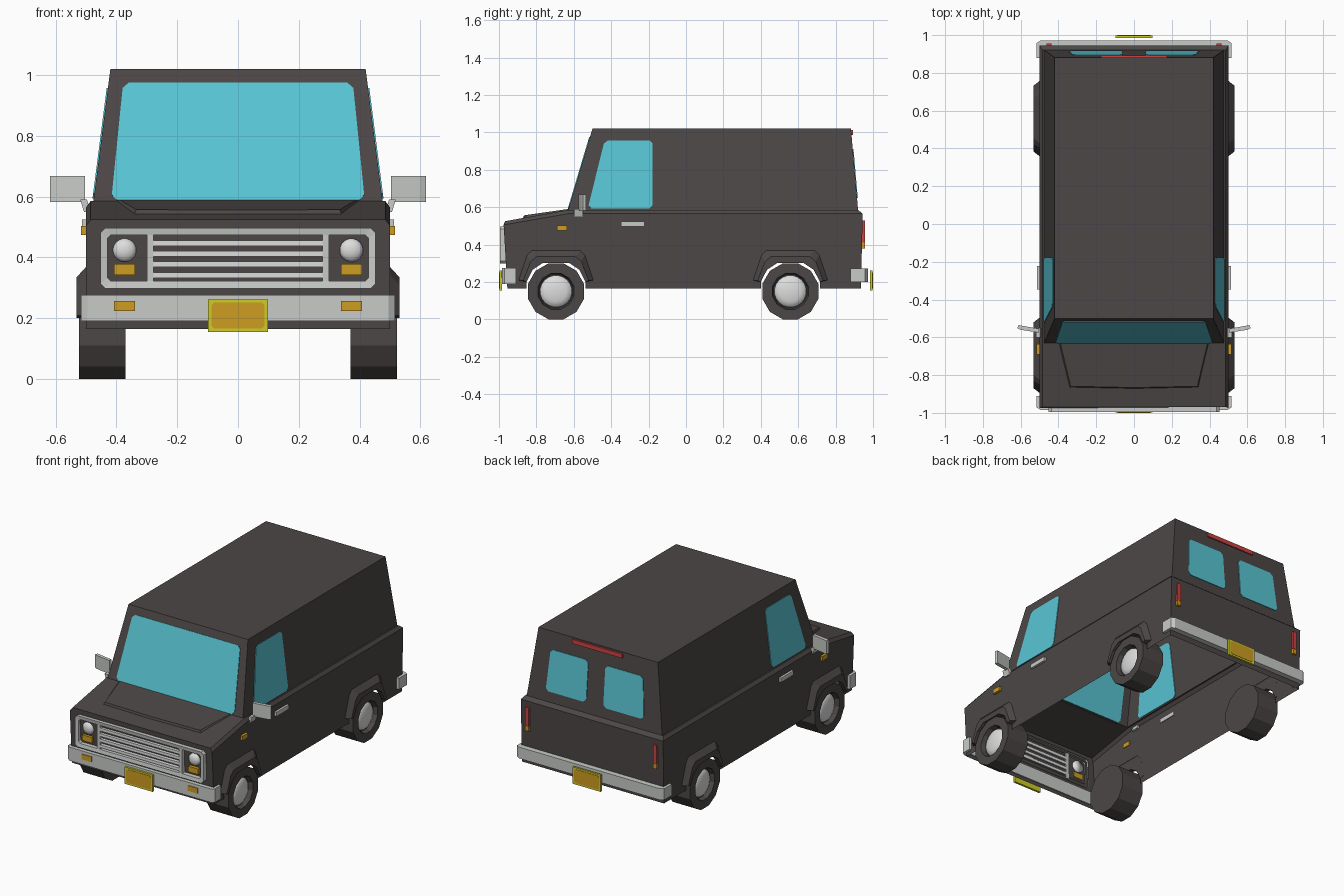
import bpy, bmesh, math
from mathutils import Vector

if "Cube" in bpy.data.objects:
    bpy.data.objects.remove(bpy.data.objects["Cube"])

def material(name, rgb):
    m = bpy.data.materials.new(name)
    m.diffuse_color = (*rgb, 1)
    m.use_nodes = True
    m.node_tree.nodes["Principled BSDF"].inputs["Base Color"].default_value = m.diffuse_color
    return m

DARK = material("dark_paint", (0.072, 0.063, 0.061))
GLASS = material("blue_glass", (0.10, 0.56, 0.66))
GREY = material("grey_trim", (0.58, 0.60, 0.58))
WHITE = material("light_silver", (0.72, 0.73, 0.72))
AMBER = material("amber", (0.62, 0.34, 0.015))
YELLOW = material("yellow", (0.62, 0.60, 0.02))
RED = material("red", (0.62, 0.055, 0.055))

def mesh(name, verts, faces, mat, smooth=False):
    me = bpy.data.meshes.new(name)
    me.from_pydata([tuple(v) for v in verts], [], faces)
    bm = bmesh.new()
    bm.from_mesh(me)
    bmesh.ops.remove_doubles(bm, verts=bm.verts, dist=1e-5)
    bmesh.ops.recalc_face_normals(bm, faces=bm.faces)
    for f in bm.faces:
        f.smooth = smooth
    bm.to_mesh(me)
    bm.free()
    me.materials.append(mat)
    ob = bpy.data.objects.new(name, me)
    bpy.context.collection.objects.link(ob)
    return ob

def loft(name, loops, mat, closed=True, caps=True, smooth=False):
    n = len(loops[0])
    verts = [p for l in loops for p in l]
    faces = []
    for k in range(len(loops) - 1):
        for i in range(n if closed else n - 1):
            j = (i + 1) % n
            faces.append((k*n + i, k*n + j, (k+1)*n + j, (k+1)*n + i))
    if caps and closed:
        faces += [tuple(range(n)), tuple(range((len(loops)-1)*n, len(loops)*n))]
    if caps and not closed:
        faces += [tuple(k*n for k in range(len(loops))),
                  tuple(k*n + n - 1 for k in range(len(loops)))]
    return mesh(name, verts, faces, mat, smooth)

def place(axis, p, d):
    return {'x': (d, p[0], p[1]), 'y': (p[0], d, p[1]), 'z': (p[0], p[1], d)}[axis]

def prism(name, pts, axis, a, b, mat):
    return loft(name, [[place(axis, p, d) for p in pts] for d in (a, b)], mat)

def box(name, x0, x1, y0, y1, z0, z1, mat):
    return prism(name, [(x0, y0), (x1, y0), (x1, y1), (x0, y1)], 'z', z0, z1, mat)

def lathe(name, axis, centre, rings, n, mat, smooth=False):
    loops = []
    for d, r in rings:
        loops.append([place(axis, (centre[0] + r*math.cos(2*math.pi*(i+.5)/n),
                                   centre[1] + r*math.sin(2*math.pi*(i+.5)/n)), d) for i in range(n)])
    return loft(name, loops, mat, smooth=smooth)

def chamfer(pts, c):
    out = []
    for i, p in enumerate(pts):
        p = Vector(p)
        for q in (Vector(pts[i-1]), Vector(pts[(i+1) % len(pts)])):
            out.append(p + (q - p).normalized() * c)
    return out

def pane(name, corners, mat, c=0.018, t=0.004):
    # thin plate sitting through a wall so that it shows on both sides
    pts = chamfer(corners, c)
    a, b, d = (Vector(q) for q in corners[:3])
    n = (b - a).cross(d - a).normalized() * t
    loft(name, [[p - n for p in pts], [p + n for p in pts]], mat)

WHEELS = (-0.695, 0.558)
ARCH = [(-.158, .2), (-.125, .265), (-.07, .302), (.07, .302), (.125, .265), (.158, .2)]

# lower body: open underneath, wheel openings in the sides
verts, faces, base = [], [], {}
for s in (-1, 1):
    out = [(-.955, .165), (-.975, .505), (-.63, .565), (.945, .565), (.935, .165)]
    for cy in reversed(WHEELS):
        out += [(cy + .158, .165)] + [(cy + p[0], p[1]) for p in reversed(ARCH)] + [(cy - .158, .165)]
    b = len(verts)
    verts += [(s*.5, y, z) for y, z in out]
    faces.append(tuple(range(b, b + len(out))))
    t = len(verts)
    verts += [(s*.485, -.968, .525), (s*.485, -.63, .585), (s*.485, .92, .585),
              (s*.476, -.63, .585), (s*.476, .92, .585)]
    faces += [(b+1, b+2, t+1, t), (b+2, b+3, t+2, t+1), (t+1, t+2, t+4, t+3)]
    base[s] = (b, t)
(l, lt), (r, rt) = base[-1], base[1]
faces += [(l, l+1, lt, rt, r+1, r), (lt, lt+1, lt+3, rt+3, rt+1, rt),
          (l+3, l+4, r+4, r+3), (l+3, lt+2, lt+4, rt+4, rt+2, r+3)]
mesh("lower_body", verts, faces, DARK)

# cabin: tapered walls and roof, open below
low = [(-.476, -.63, .585), (.476, -.63, .585), (.476, .92, .585), (-.476, .92, .585)]
top = [(-.42, -.5, 1.02), (.42, -.5, 1.02), (.42, .882, 1.02), (-.42, .882, 1.02)]
mesh("cabin", low + top, [(i, (i+1) % 4, (i+1) % 4 + 4, i + 4) for i in range(4)] + [(4, 5, 6, 7)], DARK)

def frac(z): return (z - .585) / .435
def front_y(z): return -.63 + .13 * frac(z)
def rear_y(z): return .92 - .038 * frac(z)
def side_x(z): return .476 - .056 * frac(z)

# windows
pane("windshield", [(x, front_y(z), z) for x, z in
                    ((-.417, .588), (.417, .588), (.378, .974), (-.378, .974))], GLASS)
for s in (-1, 1):
    pane("side_window", [(s*side_x(z), y, z) for y, z in
                         ((-.525, .593), (-.178, .593), (-.178, .957), (-.435, .957))], GLASS)
    pane("rear_window", [(s*x, rear_y(z), z) for x, z in
                         ((.06, .65), (.345, .65), (.325, .91), (.06, .91))], GLASS)

# raised hood panel
hood = [(-.39, -.635), (-.335, -.865), (0, -.872), (.335, -.865), (.39, -.635)]
def hood_z(y): return .525 + .06 * (y + .968) / .338
loft("hood_panel", [[(x*1.02, y, hood_z(y) - .004) for x, y in hood],
                    [(x, y + .006, hood_z(y) + .014 - .008*(y > -.7)) for x, y in hood]], DARK)

# wheels and arch flares
A = [(-.2, .21), (-.155, .345), (-.13, .37), (.13, .37), (.155, .345), (.2, .21)]
B = [(-.175, .208), (-.135, .31), (-.105, .335), (.105, .335), (.135, .31), (.175, .208)]
for s in (-1, 1):
    for cy in WHEELS:
        loft("arch_flare", [[(s*x, cy + y, z) for y, z in pts] for x, pts in
                            ((.499, A), (.531, B), (.531, ARCH), (.499, ARCH))], DARK, closed=False)
        lathe("tyre", 'x', (cy, .15), [(s*.37, .155), (s*.524, .155), (s*.524, .1), (s*.495, .092)], 12, DARK)
        lathe("hub", 'x', (cy, .15), [(s*.49, .088), (s*.502, .082), (s*.512, .055), (s*.516, .015)],
              20, WHITE, True)

# bumpers wrapping round the corners
def bumper(name, y_end, y_face, z0, z1):
    d = 1 if y_face > 0 else -1
    pts = [(-.517, y_end), (-.517, y_face - d*.015), (-.495, y_face), (.495, y_face),
           (.517, y_face - d*.015), (.517, y_end), (.49, y_end), (.49, y_face - d*.035),
           (-.49, y_face - d*.035), (-.49, y_end)]
    prism(name, pts, 'z', z0, z1, GREY)
bumper("front_bumper", -.91, -.985, .19, .276)
bumper("rear_bumper", .88, .972, .2, .272)

# number plates: yellow backing with an amber face
for name, y0, y1, yf in (("front_plate", -.998, -.984, -1), ("rear_plate", .985, .998, 1)):
    box(name, -.098, .098, y0, y1, .155, .262, YELLOW)
    pts = chamfer([(-.088, .166), (.088, .166), (.088, .252), (-.088, .252)], .01)
    prism(name + "_face", pts, 'y', y0 if yf < 0 else y1, yf, AMBER)

# grille surround, dividers and bars
o = chamfer([(-.452, .298), (.452, .298), (.452, .497), (-.452, .497)], .015)
i = chamfer([(-.43, .322), (.43, .322), (.43, .474), (-.43, .474)], .012)
def lay(p, y): return [(q[0], y, q[1]) for q in p]
loft("grille_surround", [lay(o, -.96), lay(o, -.994), lay(i, -.99), lay(i, -.96)], GREY, caps=False)
for s in (-1, 1):
    box("grille_divider", s*.278, s*.3, -.99, -.96, .31, .485, GREY)
for z in (.341, .377, .412, .447):
    box("grille_bar", -.279, .279, -.987, -.96, z - .009, z + .009, WHITE)

# paired lamps, mirrors and handles
for s in (-1, 1):
    lathe("headlight", 'y', (s*.373, .424), [(-.96, .039), (-.974, .038), (-.984, .028), (-.989, .01)],
          20, WHITE, True)
    box("front_indicator", s*.339, s*.408, -.984, -.96, .342, .378, AMBER)
    box("bumper_lamp", s*.339, s*.408, -.99, -.98, .224, .257, AMBER)
    box("side_marker", s*.495, s*.516, -.69, -.635, .474, .503, AMBER)
    box("door_handle", s*.495, s*.514, -.347, -.222, .497, .524, GREY)
    prism("mirror", [(s*.503, -.575), (s*.503, -.555), (s*.612, -.535), (s*.618, -.552), (s*.6, -.56)],
          'z', .583, .668, GREY)
    loft("mirror_bracket", [[(s*x, y, z) for x, y in ((x0, -.6), (x0 + .022, -.6), (x0 + .022, -.55), (x0, -.55))]
                            for x0, z in ((.485, .55), (.497, .59))], GREY)
    box("tail_light", s*.437, s*.462, .935, .956, .412, .53, RED)
    box("tail_indicator", s*.437, s*.462, .935, .956, .38, .411, AMBER)

# high brake light
box("high_brake_light", -.175, .175, .875, .893, .985, 1.012, RED)
